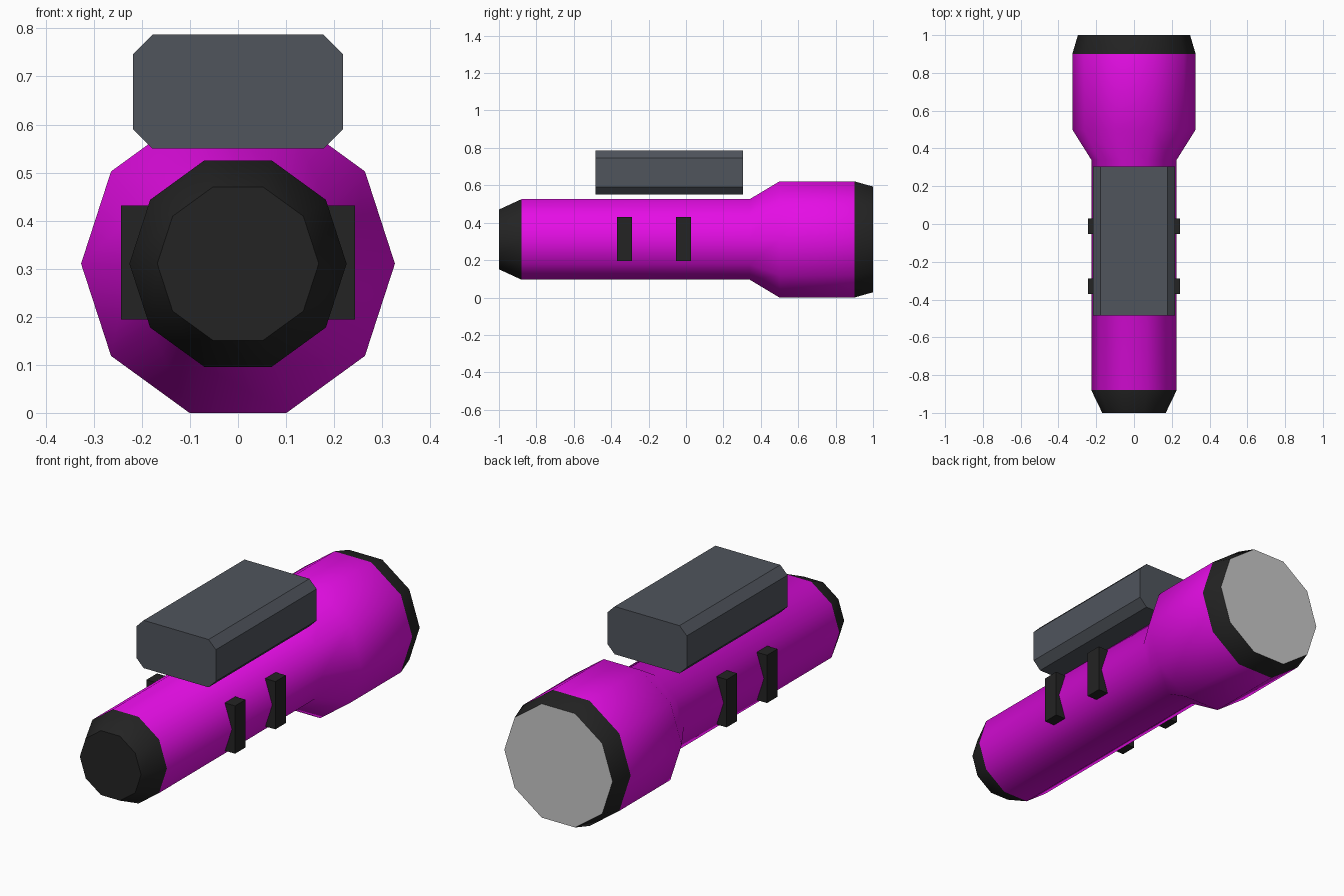
import bpy, bmesh, math

if "Cube" in bpy.data.objects:
    bpy.data.objects.remove(bpy.data.objects["Cube"])

SIDES, AXIS_Z = 10, 0.3105


def material(name, rgb):
    m = bpy.data.materials.new(name)
    m.diffuse_color = (*rgb, 1)
    m.use_nodes = True
    m.node_tree.nodes["Principled BSDF"].inputs["Base Color"].default_value = m.diffuse_color
    return m


magenta = material("magenta", (0.78, 0.004, 0.78))
black = material("black", (0.017, 0.017, 0.017))
slate = material("slate grey", (0.08, 0.09, 0.108))
glass = material("lens grey", (0.58, 0.58, 0.58))


def finish(name, bm, mats):
    bmesh.ops.recalc_face_normals(bm, faces=bm.faces)
    me = bpy.data.meshes.new(name)
    bm.to_mesh(me)
    bm.free()
    for m in mats:
        me.materials.append(m)
    ob = bpy.data.objects.new(name, me)
    bpy.context.collection.objects.link(ob)
    return ob


def prism(name, outline, y0, y1, mat):
    """Extrude an x-z outline along y."""
    bm = bmesh.new()
    f = bm.faces.new([bm.verts.new((x, y0, z)) for x, z in outline])
    ext = bmesh.ops.extrude_face_region(bm, geom=[f])["geom"]
    verts = [v for v in ext if isinstance(v, bmesh.types.BMVert)]
    bmesh.ops.translate(bm, verts=verts, vec=(0, y1 - y0, 0))
    return finish(name, bm, [mat])


# torch: ten-sided rings along y, capped at both ends
profile = [(-1, 0.168), (-0.88, 0.226), (0.34, 0.226),
           (0.50, 0.3265), (0.90, 0.3265), (1, 0.297)]
bm = bmesh.new()
rings = []
for y, r in profile:
    rings.append([bm.verts.new((r * math.cos(a), y, AXIS_Z + r * math.sin(a)))
                  for a in (math.tau * i / SIDES for i in range(SIDES))])
for lo, hi in zip(rings, rings[1:]):
    for i in range(SIDES):
        j = (i + 1) % SIDES
        bm.faces.new((lo[i], lo[j], hi[j], hi[i]))
bm.faces.new(rings[0])
bm.faces.new(rings[-1])
# black tail cap and front rim, grey lens, magenta between
for f in bm.faces:
    y = f.calc_center_median().y
    f.material_index = 2 if y > 0.99 else 1 if y > 0.9 or y < -0.88 else 0
torch = finish("torch_body", bm, [magenta, black, glass])
bpy.context.view_layer.objects.active = torch
torch.select_set(True)
bpy.ops.object.shade_smooth_by_angle(angle=math.radians(40))

# chamfered box above the body
w, z0, z1, c = 0.218, 0.55, 0.787, 0.04
prism("top_box", [(w - c, z0), (w, z0 + c), (w, z1 - c), (w - c, z1),
                  (c - w, z1), (-w, z1 - c), (-w, z0 + c), (c - w, z0)],
      -0.485, 0.305, slate)

# clip bars passing through the body, showing on both sides
for name, y in (("rear_clip", -0.329), ("front_clip", -0.013)):
    prism(name, [(-0.243, 0.194), (0.243, 0.194), (0.243, 0.431), (-0.243, 0.431)],
          y - 0.041, y + 0.041, black)
